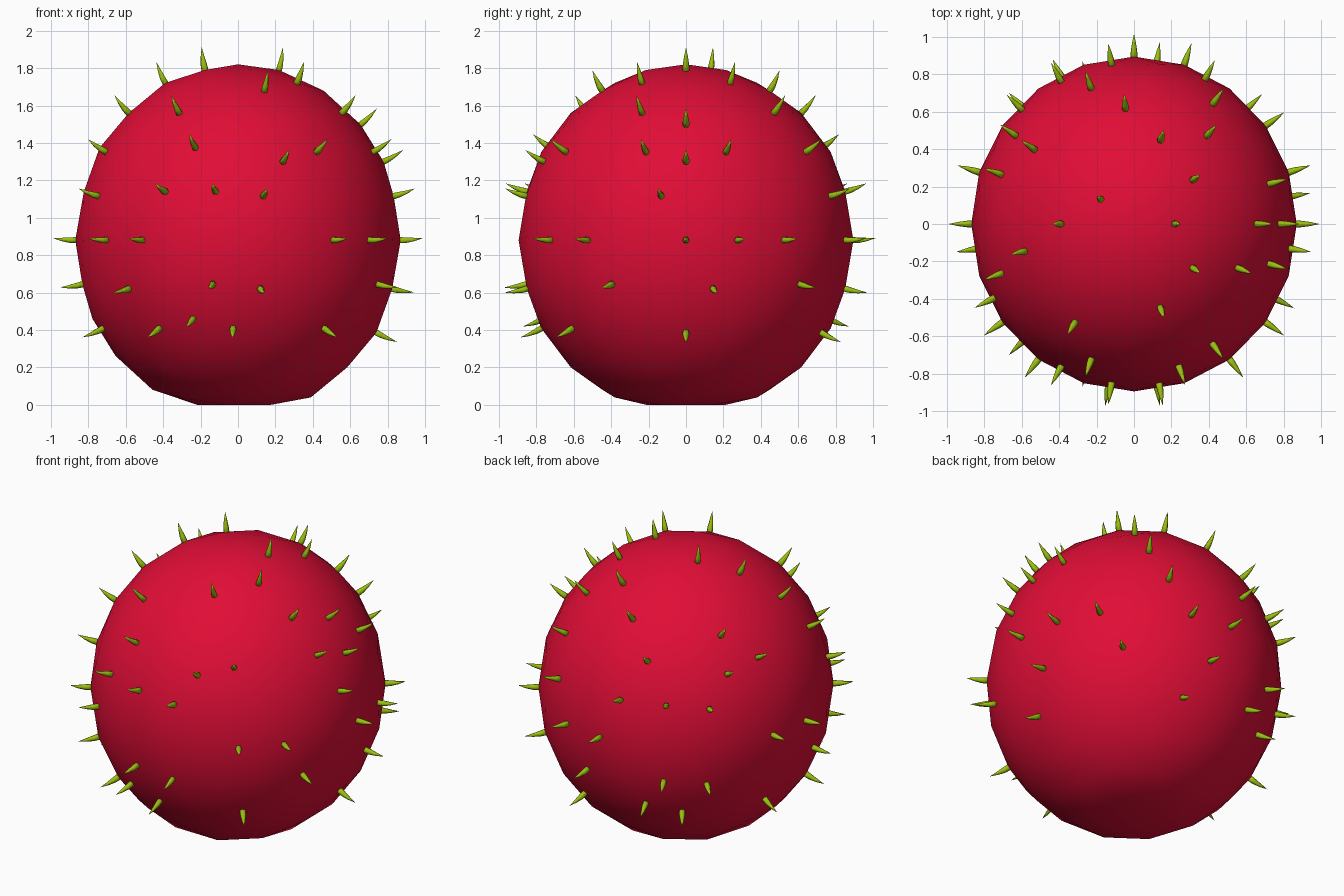
import bpy, bmesh, math
from mathutils import Vector

if "Cube" in bpy.data.objects:
    bpy.data.objects.remove(bpy.data.objects["Cube"])

CENTRE_Z = 0.88
SCALE = Vector((0.87, 0.895, 0.94))


def material(name, rgb):
    m = bpy.data.materials.new(name)
    m.diffuse_color = (*rgb, 1.0)
    m.use_nodes = True
    m.node_tree.nodes["Principled BSDF"].inputs["Base Color"].default_value = m.diffuse_color
    return m


red = material("fruit red", (0.75, 0.004, 0.037))
green = material("spike green", (0.33, 0.52, 0.005))


def finish(bm, name, mat):
    mesh = bpy.data.meshes.new(name)
    bm.to_mesh(mesh)
    bm.free()
    for p in mesh.polygons:
        p.use_smooth = True
    mesh.materials.append(mat)
    obj = bpy.data.objects.new(name, mesh)
    bpy.context.collection.objects.link(obj)
    return obj


# Fruit body: stretched icosphere with its underside pressed flat
bm = bmesh.new()
bmesh.ops.create_icosphere(bm, subdivisions=3, radius=1.0)
unit_points = [v.co.copy() for v in bm.verts]
for v in bm.verts:
    v.co = Vector((v.co.x * SCALE.x, v.co.y * SCALE.y,
                   max(0.0, v.co.z * SCALE.z + CENTRE_Z)))
finish(bm, "fruit_body", red)

# Spike rows: height on the unit ball, then azimuths in degrees
ROWS = [
    (0.962, (0, 144)),
    (0.894, (36, 180, 324)),
    (0.851, (72, 288)),
    (0.724, (49.6, 94.4, 193.6, 238.4, 337.6)),
    (0.675, (0, 144)),
    (0.526, (108, 252)),
    (0.506, (17.5, 54.5, 161.5, 198.5, 305.5, 342.5)),
    (0.447, (0, 144, 288)),
    (0.277, (98.2, 117.8, 242.2, 261.8)),
    (0.232, (62.5, 134.5, 206.5, 278.5, 350.5)),
    (0.0, (0, 18, 36, 72, 90, 162, 180, 216, 234, 306, 324)),
    (-0.232, (45.5, 117.5, 189.5, 261.5, 333.5)),
    (-0.277, (9.8, 81.8, 134.2, 225.8, 278.2)),
    (-0.447, (108, 252)),
    (-0.506, (125.5, 162.5, 197.5, 234.5, 269.5, 306.5)),
    (-0.526, (0, 72)),
]
# Spike profile: distance along the axis, radius, sideways bend
PROFILE = [(-0.02, 0.020, 0.0), (0.03, 0.017, 0.0),
           (0.075, 0.010, 0.004)]
TIP = (0.122, 0.012)
SIDES = 6


def add_spike(bm, base, axis):
    side = axis.cross(Vector((0, 0, 1))).normalized()
    up = side.cross(axis).normalized()
    rings = []
    for d, r, bend in PROFILE:
        c = base + axis * d + up * bend
        ring = []
        for i in range(SIDES):
            a = 2 * math.pi * i / SIDES
            ring.append(bm.verts.new(c + side * r * math.cos(a)
                                     + up * r * math.sin(a)))
        rings.append(ring)
    tip = bm.verts.new(base + axis * TIP[0] + up * TIP[1])
    for i in range(SIDES):
        j = (i + 1) % SIDES
        for lo, hi in zip(rings, rings[1:]):
            bm.faces.new((lo[i], lo[j], hi[j], hi[i]))
        bm.faces.new((rings[-1][i], rings[-1][j], tip))
    bm.faces.new(list(reversed(rings[0])))


# Spikes: each one grows from the nearest corner of the body
bm = bmesh.new()
for z, azimuths in ROWS:
    r = math.sqrt(1 - z * z)
    for deg in azimuths:
        a = math.radians(deg)
        want = Vector((r * math.cos(a), r * math.sin(a), z))
        u = min(unit_points, key=lambda p: (p - want).length)
        base = Vector((u.x * SCALE.x, u.y * SCALE.y,
                       u.z * SCALE.z + CENTRE_Z))
        axis = Vector((u.x / SCALE.x, u.y / SCALE.y,
                       u.z / SCALE.z)).normalized()
        add_spike(bm, base, axis)
bmesh.ops.recalc_face_normals(bm, faces=bm.faces)
finish(bm, "spikes", green)
